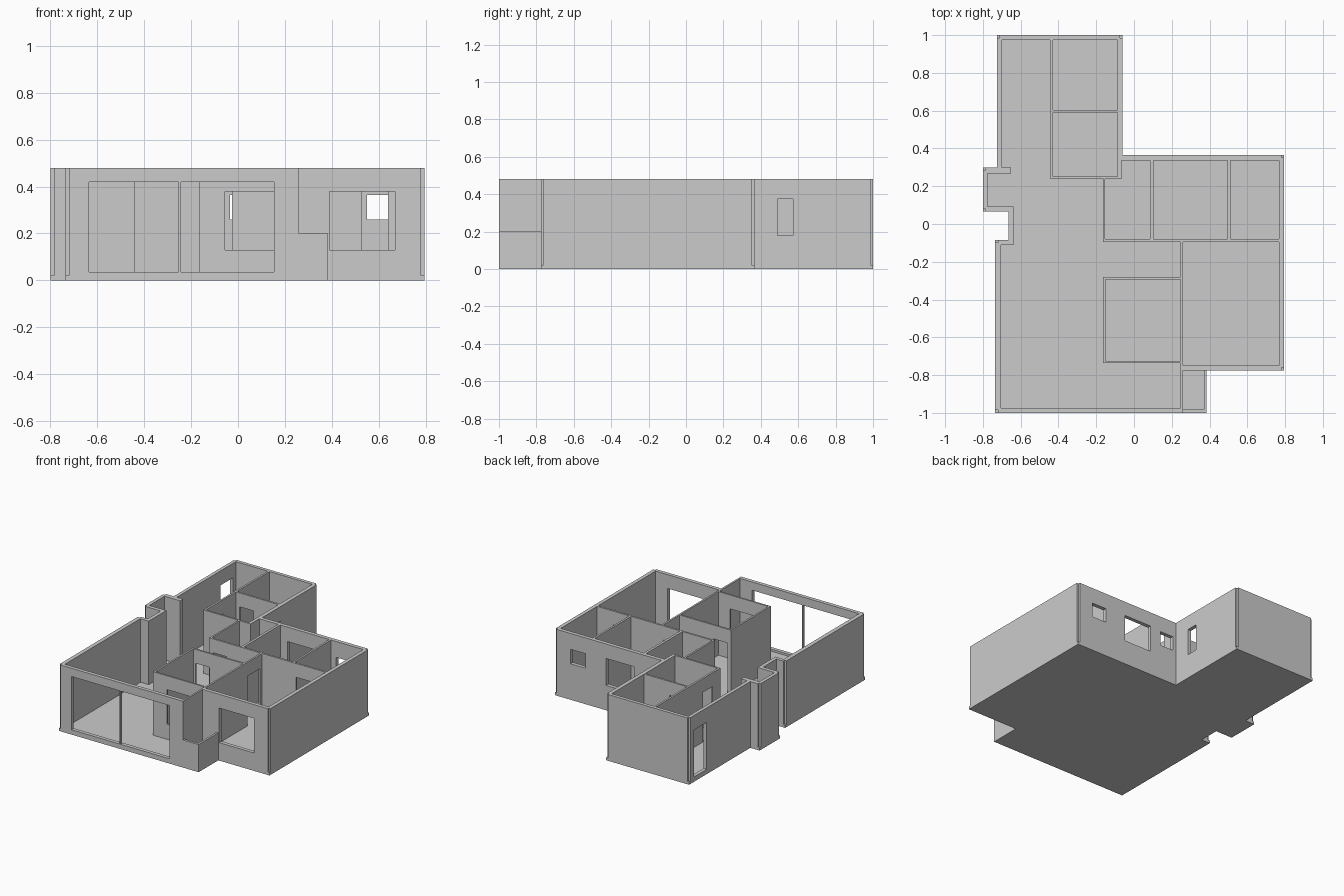
import bpy, bmesh
from mathutils import Vector

if "Cube" in bpy.data.objects:
    bpy.data.objects.remove(bpy.data.objects["Cube"])

H, SLAB = 0.48, 0.02


def prism(name, pts, z0, z1):
    bm = bmesh.new()
    f = bm.faces.new([bm.verts.new((x, y, z0)) for x, y in pts])
    r = bmesh.ops.extrude_face_region(bm, geom=[f])
    top = [v for v in r["geom"] if isinstance(v, bmesh.types.BMVert)]
    bmesh.ops.translate(bm, verts=top, vec=(0, 0, z1 - z0))
    bmesh.ops.recalc_face_normals(bm, faces=bm.faces)
    me = bpy.data.meshes.new(name)
    bm.to_mesh(me)
    bm.free()
    ob = bpy.data.objects.new(name, me)
    bpy.context.collection.objects.link(ob)
    return ob


def rect(x0, x1, y0, y1):
    return [(x0, y0), (x1, y0), (x1, y1), (x0, y1)]


def notch_corners(pts, skip, d=0.014):
    # small square step at every outward corner of a clockwise outline
    out = []
    for i, p in enumerate(pts):
        p, a, b = Vector(p), Vector(pts[i - 1]), Vector(pts[(i + 1) % len(pts)])
        u, v = (p - a).normalized(), (b - p).normalized()
        if u.x * v.y - u.y * v.x < 0 and pts[i] not in skip:
            out += [p - u * d, p - u * d + v * d, p + v * d]
        else:
            out.append(p)
    return [tuple(q) for q in out]


def cut(target, pts, z0, z1):
    c = prism("cutter", pts, z0, z1)
    c.hide_render = True
    m = target.modifiers.new("cut", "BOOLEAN")
    m.operation, m.solver, m.object = "DIFFERENCE", "EXACT", c
    bpy.context.view_layer.objects.active = target
    bpy.ops.object.modifier_apply(modifier=m.name)
    bpy.data.objects.remove(c)


# Floor slab
left_side = [(-.735, -1), (-.735, -.085), (-.665, -.085), (-.665, .065),
             (-.80, .065), (-.80, .30), (-.725, .30), (-.725, 1)]
right_side = [(-.06, 1), (-.06, .365), (.795, .365), (.795, -.775)]
prism("floor_slab", left_side + right_side + [(.385, -.775), (.385, -1)], 0, SLAB)

# Wall block, then rooms hollowed out of it
outline = left_side + right_side + [(.26, -.775), (.26, -1)]
walls = prism("walls", notch_corners(outline, [(.26, -1)]), SLAB, H)

hall = [(-.70, .975), (-.444, .975), (-.444, .24), (-.165, .24), (-.165, -.094),
        (.247, -.094), (.247, -.28), (-.165, -.28), (-.165, -.736), (.247, -.736),
        (.247, -.973), (-.705, -.973), (-.705, -.11), (-.638, -.11), (-.638, .093),
        (-.775, .093), (-.775, .267), (-.65, .267), (-.65, .30), (-.70, .30)]
small_room = [(-.153, -.08), (.085, -.08), (.085, .337), (-.065, .337),
              (-.065, .238), (-.153, .238)]
rooms = [hall, small_room,
         rect(-.43, -.088, .604, .975),
         rect(-.43, -.088, .252, .59),
         rect(.103, .496, -.08, .337),
         rect(.51, .768, -.08, .337),
         rect(.26, .768, -.748, -.094),
         rect(-.152, .247, -.724, -.293)]
for r in rooms:
    cut(walls, r, 0, 0.6)

# Door and window openings: x0, x1, y0, y1, z0, z1
openings = [
    (-.635, .153, -1.05, -.95, .035, .42),   # big front glazing
    (-.055, .153, -.75, -.71, .13, .38),     # inner room window
    (.39, .67, -.80, -.73, .13, .38),        # front bedroom window
    (.55, .67, .32, .39, .26, .365),         # rear windows
    (.16, .385, .32, .39, .18, .375),
    (-.034, .073, .32, .39, .26, .365),
    (-.10, -.04, .49, .573, .18, .375),      # side window of rear wing
    (-.75, -.68, .80, .943, .035, .375),     # entrance door
    (.53, .64, -.10, -.07, SLAB, .38),       # inner doors
    (.12, .235, -.10, -.07, SLAB, .38),
    (-.135, -.025, -.10, -.07, SLAB, .38),
    (-.135, -.025, -.30, -.27, SLAB, .38),
    (.24, .27, -.26, -.12, SLAB, .38),
    (-.45, -.42, .33, .44, SLAB, .38),
    (-.40, -.29, .58, .61, SLAB, .38),
]
for x0, x1, y0, y1, z0, z1 in openings:
    cut(walls, rect(x0, x1, y0, y1), z0 - (.01 if z0 == SLAB else 0), z1)

# Post dividing the front glazing
prism("glazing_post", rect(-.253, -.243, -.995, -.978), .035, .42)

# Low parapet of the small front balcony
prism("balcony_parapet", [(.26, -1), (.385, -1), (.385, -.775), (.37, -.775),
                          (.37, -.983), (.26, -.983)], SLAB, 0.2)
